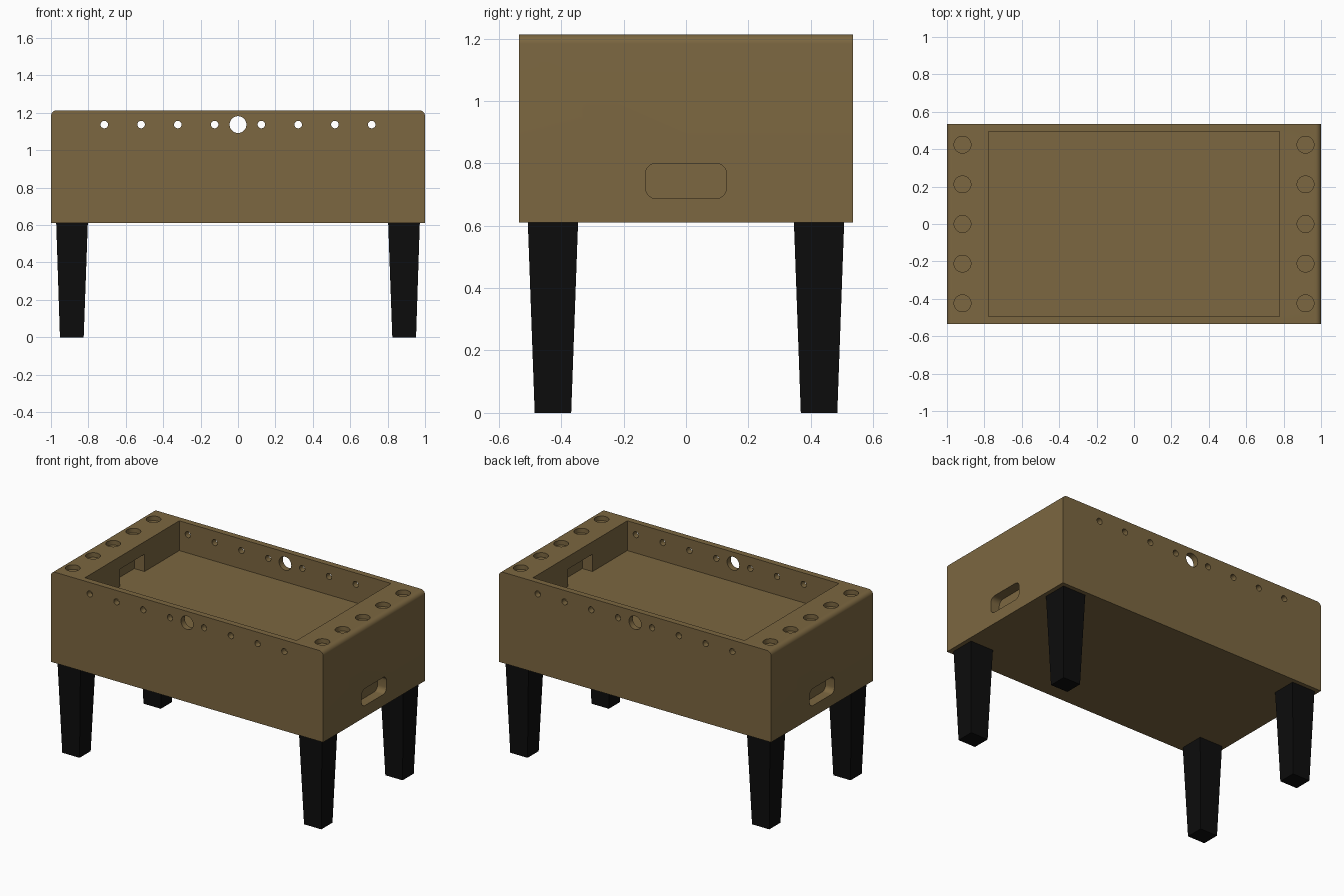
import bpy, bmesh
from math import sin, cos, pi

if "Cube" in bpy.data.objects:
    bpy.data.objects.remove(bpy.data.objects["Cube"])


def material(name, rgb):
    m = bpy.data.materials.new(name)
    m.diffuse_color = (*rgb, 1)
    m.use_nodes = True
    m.node_tree.nodes["Principled BSDF"].inputs["Base Color"].default_value = m.diffuse_color
    return m


def arc(cu, cv, r, a0, a1, n):
    return [(cu + r * cos(a0 + (a1 - a0) * i / n), cv + r * sin(a0 + (a1 - a0) * i / n))
            for i in range(n + 1)]


def circle(cu, cv, r, n=32):
    return arc(cu, cv, r, 0, 2 * pi, n)[:-1]


def box(u0, u1, v0, v1):
    return [(u0, v0), (u1, v0), (u1, v1), (u0, v1)]


def rounded_box(u0, u1, v0, v1, r, n=8):
    corners = [(u0 + r, v0 + r, 2), (u1 - r, v0 + r, 3), (u1 - r, v1 - r, 0), (u0 + r, v1 - r, 1)]
    return [p for u, v, q in corners for p in arc(u, v, r, q * pi / 2, (q + 1) * pi / 2, n)]


def loft(name, axis, pts_a, a, pts_b, b, mat=None):
    """Solid between two matching outlines placed at a and b along an axis."""
    place = {'X': lambda u, v, w: (w, u, v),
             'Y': lambda u, v, w: (u, w, v),
             'Z': lambda u, v, w: (u, v, w)}[axis]
    bm = bmesh.new()
    va = [bm.verts.new(place(u, v, a)) for u, v in pts_a]
    vb = [bm.verts.new(place(u, v, b)) for u, v in pts_b]
    bm.faces.new(va)
    bm.faces.new(vb)
    n = len(va)
    for i in range(n):
        bm.faces.new((va[i], va[(i + 1) % n], vb[(i + 1) % n], vb[i]))
    bmesh.ops.recalc_face_normals(bm, faces=bm.faces)
    mesh = bpy.data.meshes.new(name)
    bm.to_mesh(mesh)
    bm.free()
    obj = bpy.data.objects.new(name, mesh)
    bpy.context.collection.objects.link(obj)
    if mat:
        mesh.materials.append(mat)
    return obj


def prism(name, axis, pts, a, b, mat=None):
    return loft(name, axis, pts, a, pts, b, mat)


wood = material("wood", (0.2, 0.135, 0.052))
black = material("black", (0.004, 0.004, 0.004))

# Cabinet with rounded upper end edges
W, D, BOTTOM, TOP, R = 1.0, 0.535, 0.61, 1.213, 0.03
outline = ([(-W, BOTTOM), (W, BOTTOM)]
           + arc(W - R, TOP - R, R, 0, pi / 2, 8)
           + arc(-W + R, TOP - R, R, pi / 2, pi, 8))
cabinet = prism("cabinet", 'Y', outline, -D, D, wood)

# Playing field recess
FLOOR = 1.015
cutters = [prism("field_cutter", 'Z', box(-0.778, 0.778, -0.495, 0.495), FLOOR, 1.4)]

# Rod holes and the larger ball entry hole, through both long walls
for x in (0.125, 0.322, 0.518, 0.715):
    for s in (-1, 1):
        cutters.append(prism("rod_cutter", 'Y', circle(s * x, 1.137, 0.02), -0.7, 0.7))
cutters.append(prism("ball_cutter", 'Y', circle(0, 1.137, 0.045), -0.7, 0.7))

for s in (-1, 1):
    # Goal recess in the inner end wall
    cutters.append(prism("goal_cutter", 'X', box(-0.13, 0.13, FLOOR, 1.13), s * 0.75, s * 0.853))
    # Ball return slot on the outer end
    cutters.append(prism("slot_cutter", 'X', rounded_box(-0.13, 0.13, 0.687, 0.8, 0.035),
                         s * 0.935, s * 1.1))
    # Shallow cup wells on the end rail
    for i in range(-2, 3):
        cutters.append(prism("cup_cutter", 'Z', circle(s * 0.917, i * 0.212, 0.045), TOP - 0.03, 1.4))

# Cut everything out of the cabinet
bpy.context.view_layer.objects.active = cabinet
for c in cutters:
    c.hide_render = True
    mod = cabinet.modifiers.new(c.name, 'BOOLEAN')
    mod.operation = 'DIFFERENCE'
    mod.solver = 'EXACT'
    mod.object = c
    bpy.ops.object.modifier_apply(modifier=mod.name)
    bpy.data.objects.remove(c)
cabinet.select_set(True)
bpy.ops.object.shade_smooth_by_angle(angle=pi / 6)

# Four tapered square legs
for sx, side in ((-1, "left"), (1, "right")):
    for sy, end in ((-1, "front"), (1, "back")):
        foot = [(sx * u, sy * v) for u, v in box(0.825, 0.952, 0.368, 0.485)]
        head = [(sx * u, sy * v) for u, v in box(0.803, 0.972, 0.346, 0.507)]
        loft(f"{end}_{side}_leg", 'Z', foot, 0, head, BOTTOM, black)
